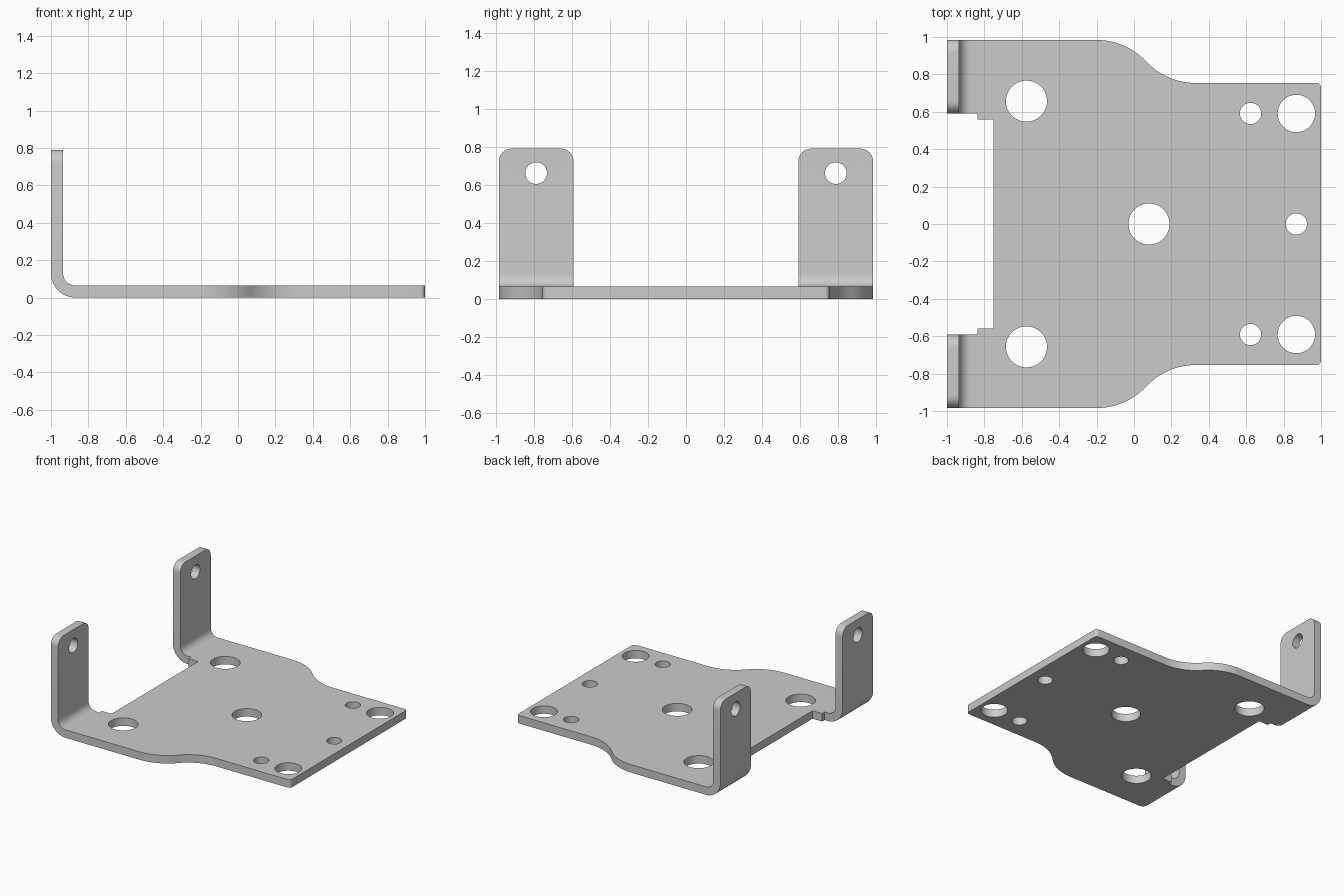
import bpy, bmesh
from math import sin, cos, pi, atan
from mathutils import Matrix, Vector

if "Cube" in bpy.data.objects:
    bpy.data.objects.remove(bpy.data.objects["Cube"])

T, HEIGHT, WIDE, NARROW = 0.065, 0.79, 0.984, 0.754


def arc(cx, cy, r, a0, a1, n):
    return [(cx + r * cos(a0 + (a1 - a0) * i / n), cy + r * sin(a0 + (a1 - a0) * i / n))
            for i in range(n + 1)]


def to_object(name, bm):
    bmesh.ops.recalc_face_normals(bm, faces=bm.faces)
    mesh = bpy.data.meshes.new(name)
    bm.to_mesh(mesh)
    bm.free()
    ob = bpy.data.objects.new(name, mesh)
    bpy.context.collection.objects.link(ob)
    return ob


def prism(name, points, offset):
    bm = bmesh.new()
    face = bm.faces.new([bm.verts.new(p) for p in points])
    new = bmesh.ops.extrude_face_region(bm, geom=[face])["geom"]
    bmesh.ops.translate(bm, vec=offset, verts=[g for g in new if isinstance(g, bmesh.types.BMVert)])
    return to_object(name, bm)


def apply_boolean(ob, cutter, operation):
    mod = ob.modifiers.new("cut", 'BOOLEAN')
    mod.operation, mod.object, mod.solver = operation, cutter, 'EXACT'
    bpy.ops.object.select_all(action='DESELECT')
    bpy.context.view_layer.objects.active = ob
    ob.select_set(True)
    bpy.ops.object.modifier_apply(modifier=mod.name)
    bpy.data.objects.remove(cutter)


# Bent sheet: L-shaped side profile swept across the width
profile = [(1.0, 0), (1.0, T), (-1 + 2 * T, T)]
profile[2:] = arc(-1 + 2 * T, 2 * T, T, 1.5 * pi, pi, 12)
profile += [(-1 + T, HEIGHT), (-1, HEIGHT)]
profile += arc(-1 + 2 * T, 2 * T, 2 * T, pi, 1.5 * pi, 12)
bracket = prism("bent_bracket", [(x, -1.1, z) for x, z in profile], Vector((0, 2.2, 0)))

# Plan outline: notch, stepped reliefs, S-curved shoulders, small front corners
dx, dy = 0.53, WIDE - NARROW
ang = 2 * atan(dy / dx)
rad = dx / (2 * sin(ang))
half = [(-0.751, 0.559), (-0.837, 0.559), (-0.837, 0.591), (-1.1, 0.591), (-1.1, WIDE)]
half += arc(-0.2, WIDE - rad, rad, pi / 2, pi / 2 - ang, 14)
half += arc(-0.2 + dx, NARROW + rad, rad, 1.5 * pi - ang, 1.5 * pi, 14)[1:]
half += arc(1 - 0.025, NARROW - 0.025, 0.025, pi / 2, 0, 5)
# keep the outline just outside the end face so the planes never coincide
outline = half + [(x, -y) for x, y in reversed(half)]
plan = prism("plan_cutter", [(x, y, -0.2) for x, y in outline], Vector((0, 0, 1.4)))
apply_boolean(bracket, plan, 'INTERSECT')

# Rounded top corners of the two lugs
bm = bmesh.new()
bm.from_mesh(bracket.data)
corners = [e for e in bm.edges
           if all(abs(v.co.z - HEIGHT) < 1e-3 for v in e.verts)
           and abs(e.verts[0].co.y - e.verts[1].co.y) < 1e-3]
bmesh.ops.bevel(bm, geom=corners, offset=0.067, segments=8, profile=0.5, affect='EDGES')
bm.to_mesh(bracket.data)
bm.free()

# Holes through the plate and the lugs
bm = bmesh.new()


def hole(loc, r, rot=Matrix()):
    bmesh.ops.create_cone(bm, cap_ends=True, segments=40, radius1=r, radius2=r, depth=0.3,
                          matrix=Matrix.Translation(loc) @ rot)


hole((0.08, 0, 0), 0.11)
hole((0.868, 0, 0), 0.057)
for s in (-1, 1):
    hole((-0.575, s * 0.657, 0), 0.11)
    hole((0.868, s * 0.591, 0), 0.1)
    hole((0.623, s * 0.591, 0), 0.057)
    hole((-0.97, s * 0.788, 0.661), 0.057, Matrix.Rotation(pi / 2, 4, 'Y'))
apply_boolean(bracket, to_object("hole_cutter", bm), 'DIFFERENCE')

bpy.ops.object.shade_smooth_by_angle(angle=0.52)
